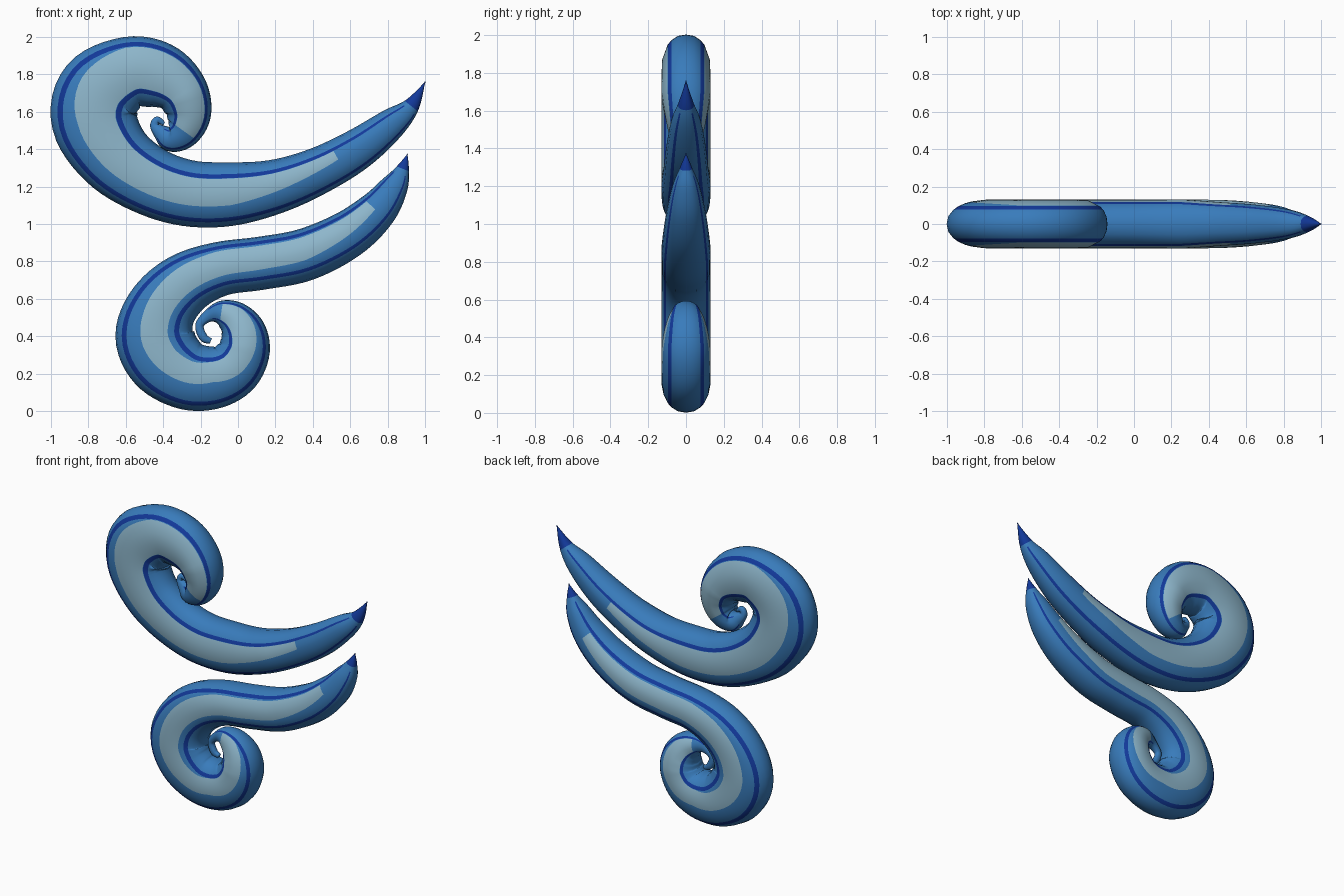
import bpy, bmesh
from mathutils import Vector

cube = bpy.data.objects.get("Cube")
if cube:
    bpy.data.objects.remove(cube, do_unlink=True)


def material(name, colour):
    mat = bpy.data.materials.new(name)
    mat.use_nodes = True
    mat.diffuse_color = (*colour, 1)
    mat.node_tree.nodes["Principled BSDF"].inputs["Base Color"].default_value = (*colour, 1)
    return mat


MATERIALS = [material("mid blue", (0.04, 0.2, 0.5)),
             material("dark blue", (0.006, 0.04, 0.32)),
             material("pale blue", (0.27, 0.47, 0.6))]
MID, DARK, PALE = range(len(MATERIALS))
STEPS = 6            # rings between two stations
MAX_DEPTH = 0.13     # half thickness front to back
ROUNDNESS = 2.2      # exponent of the cross-section


def spline(points, u):
    """Catmull-Rom point at station u."""
    last = len(points) - 1
    i = min(int(u), last - 1)
    t = u - i
    a, b, c, d = (Vector(points[min(max(k, 0), last)]) for k in range(i - 1, i + 3))
    return (b * 2 + (c - a) * t + (a * 2 - b * 5 + c * 4 - d) * t ** 2
            + (b * 3 - a - c * 3 + d) * t ** 3) / 2


def keyed(keys, u):
    """Linear value at station u from (station, value) keys."""
    if u <= keys[0][0]:
        return keys[0][1]
    for (a, va), (b, vb) in zip(keys, keys[1:]):
        if u <= b:
            return va + (vb - va) * (u - a) / (b - a)
    return keys[-1][1]


def swirl(name, stations, inner_side, pale_span, outer_edge, inner_edge):
    """Sweep a flattened section along (x, z, half width) stations in hundredths."""
    bm = bmesh.new()
    rings, places = [], []
    count = (len(stations) - 1) * STEPS
    for n in range(count + 1):
        u = n / STEPS
        x, z, r = spline(stations, u) / 100
        r = max(r, 0.002)
        ahead = spline(stations, min(u + 0.05, len(stations) - 1))
        tangent = (ahead - spline(stations, max(u - 0.05, 0))).xy.normalized()
        nx, nz = tangent.y * inner_side, -tangent.x * inner_side
        depth = min(MAX_DEPTH, r * 0.95)
        lo, hi = keyed(outer_edge, u), keyed(inner_edge, u)
        third = (hi - lo) / 3
        # positions across the section, outer side to inner side
        across = [-1, -.96, -.84, -.72, (lo - .72) / 2, lo, lo + third, hi - third,
                  hi, (hi + .5) / 2, .5, .63, .8, .93, 1]
        front = [(s, -1) for s in across]
        back = [(s, 1) for s in across[-2:0:-1]]
        ring = []
        for s, face in front + back:
            y = face * depth * max(0, 1 - abs(s) ** ROUNDNESS) ** (1 / ROUNDNESS)
            ring.append(bm.verts.new((x + nx * r * s, y, z + nz * r * s)))
        rings.append(ring)
        places.append((u, r))
    size = len(rings[0])
    for (u, r), ring, following in zip(places, rings, rings[1:]):
        for k in range(size):
            j = (k + 1) % size
            face = bm.faces.new((ring[k], ring[j], following[j], following[k]))
            strip = min(k, size - 1 - k)
            # colour by strip: dark tip and pinstripes, pale centre band
            if u < 0.9 or (strip in (2, 10) and r > 0.045):
                face.material_index = DARK
            elif strip in (5, 6, 7) and pale_span[0] <= u < pale_span[1]:
                face.material_index = PALE
    bm.faces.new(rings[0]).material_index = DARK
    bm.faces.new(rings[-1])
    bmesh.ops.recalc_face_normals(bm, faces=bm.faces)
    mesh = bpy.data.meshes.new(name)
    bm.to_mesh(mesh)
    bm.free()
    for mat in MATERIALS:
        mesh.materials.append(mat)
    mesh.shade_smooth()
    obj = bpy.data.objects.new(name, mesh)
    bpy.context.collection.objects.link(obj)
    return obj


# Upper plume: pointed tip, sweeping left and curling over the top
upper = [(100, 176, 0), (92.5, 163, 4.5), (82, 153.5, 8.3), (64, 140, 11),
         (43, 128.5, 12.5), (20, 120, 14.5), (-4, 116, 17), (-27, 116.5, 17.7),
         (-48, 123.5, 18.5), (-66, 136.5, 20.5), (-76.5, 155, 23), (-73, 171, 23),
         (-57, 181, 19.3), (-41.5, 179, 17.7), (-30.5, 171, 14.5), (-26.5, 159.5, 12.3),
         (-29.5, 150, 10), (-36, 146, 7.5), (-41, 148.7, 4.5), (-44.5, 152.5, 2.5),
         (-43, 155.5, 2), (-39.5, 153.5, 1)]
swirl("upper_swirl", upper, 1, (3.5, 16),
      [(3.5, .05), (4.5, -.1), (6, -.35), (10, -.4), (12, -.7)], [(0, .49)])

# Lower plume: pointed tip, S-bend to the left and curling underneath
lower = [(90.5, 137.5, 0), (88, 129.5, 3.5), (83.5, 120, 7.5), (74, 107, 10.7),
         (58, 94, 12.8), (35.5, 83.5, 14), (12, 79, 14.2), (-9.5, 76, 14.5),
         (-27.5, 68.5, 16.5), (-40, 56, 18.7), (-44.5, 41, 21), (-39, 28, 20.8),
         (-27, 19.3, 18.6), (-14, 18, 17), (-3, 22.5, 15.5), (3, 32, 14),
         (2.7, 41.7, 12.5), (-2, 49, 10), (-9, 52.3, 7), (-15.5, 51, 3.5),
         (-20.5, 46, 2.3), (-18.5, 39.5, 2.3), (-14.5, 37.5, 1.5)]
swirl("lower_swirl", lower, -1, (3, 18),
      [(3, -.69), (7, -.65), (9.5, -.4), (13, -.15), (15, -.4), (17, -.7)],
      [(3, -.1), (5, .2), (8, .3), (11, .35), (13, .49)])
